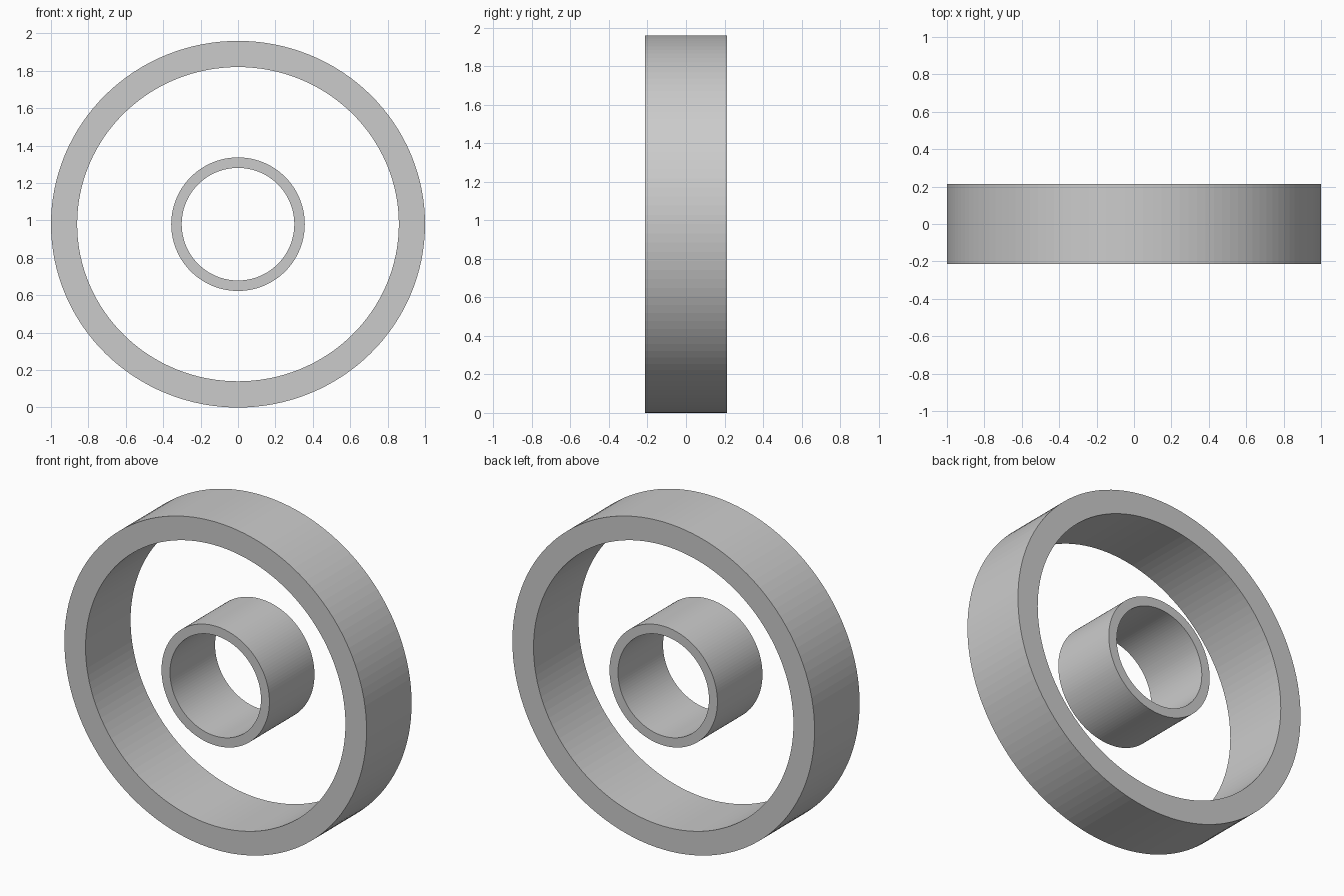
import bpy, bmesh
from math import cos, sin, tau

if "Cube" in bpy.data.objects:
    bpy.data.objects.remove(bpy.data.objects["Cube"])

CENTRE_Z = 0.98
HALF_DEPTH = 0.213


def ring(name, outer, inner, sides):
    """Hollow band along y; outer and inner are (x radius, z radius)."""
    bm = bmesh.new()
    loops = []
    for (rx, rz), y in ((outer, -HALF_DEPTH), (outer, HALF_DEPTH),
                        (inner, HALF_DEPTH), (inner, -HALF_DEPTH)):
        loops.append([bm.verts.new((rx * cos(tau * i / sides), y,
                                    CENTRE_Z + rz * sin(tau * i / sides)))
                      for i in range(sides)])
    for k in range(4):
        a, b = loops[k], loops[(k + 1) % 4]
        for i in range(sides):
            j = (i + 1) % sides
            bm.faces.new((a[i], a[j], b[j], b[i]))
    bmesh.ops.recalc_face_normals(bm, faces=bm.faces)
    mesh = bpy.data.meshes.new(name)
    bm.to_mesh(mesh)
    bm.free()
    obj = bpy.data.objects.new(name, mesh)
    bpy.context.collection.objects.link(obj)
    return obj


# Large rim, slightly wider than tall
ring("outer_ring", (1.0, 0.98), (0.86, 0.84), 128)
# Round hub sleeve at the centre
ring("inner_ring", (0.357, 0.357), (0.301, 0.301), 128)
